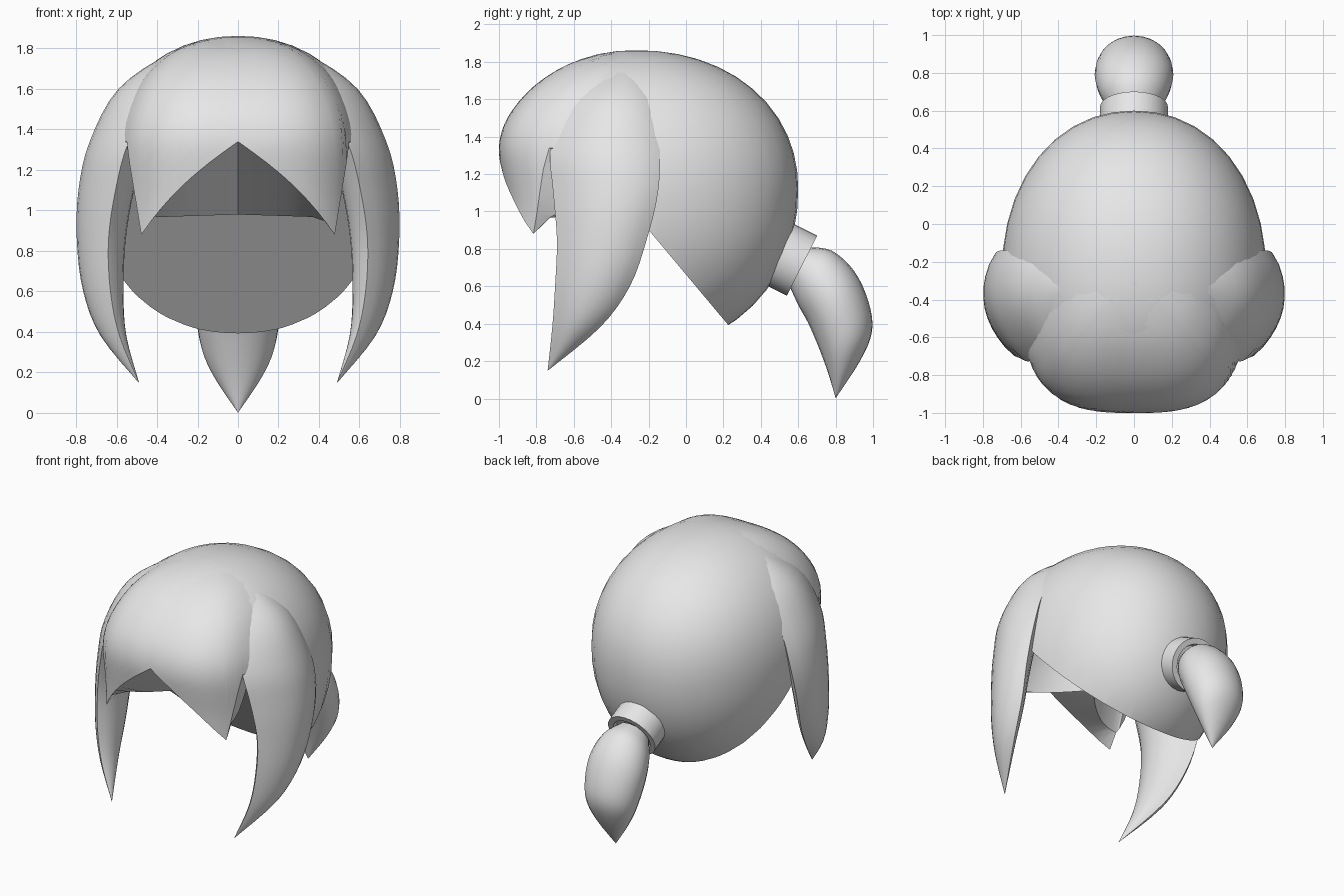
import bpy, bmesh, math
from mathutils import Vector

if "Cube" in bpy.data.objects:
    bpy.data.objects.remove(bpy.data.objects["Cube"])

grey = bpy.data.materials.new("hair_grey")
grey.diffuse_color = (0.8, 0.8, 0.8, 1)
grey.use_nodes = True
grey.node_tree.nodes["Principled BSDF"].inputs["Base Color"].default_value = grey.diffuse_color


def finish(name, bm, angle=35):
    """Turn a bmesh into a named, smoothed object."""
    bmesh.ops.remove_doubles(bm, verts=bm.verts, dist=0.0005)
    bmesh.ops.recalc_face_normals(bm, faces=bm.faces)
    me = bpy.data.meshes.new(name)
    bm.to_mesh(me)
    bm.free()
    me.materials.append(grey)
    ob = bpy.data.objects.new(name, me)
    bpy.context.collection.objects.link(ob)
    bpy.ops.object.select_all(action='DESELECT')
    ob.select_set(True)
    bpy.context.view_layer.objects.active = ob
    bpy.ops.object.shade_smooth_by_angle(angle=math.radians(angle))
    return ob


def refine(rows, n=3):
    """Catmull-Rom interpolation between rows of numbers."""
    out = []
    for i in range(len(rows) - 1):
        a, b, c, d = (rows[max(0, min(len(rows) - 1, i + k))] for k in (-1, 0, 1, 2))
        for j in range(n):
            t = j / n
            out.append([0.5 * (2 * q + (r - p) * t + (2 * p - 5 * q + 4 * r - s) * t * t
                               + (3 * q - p - 3 * r + s) * t ** 3)
                        for p, q, r, s in zip(a, b, c, d)])
    return out + [list(rows[-1])]


def loft(rings, closed=True):
    """Skin a list of equal-length point rings."""
    bm = bmesh.new()
    vs = [[bm.verts.new(p) for p in ring] for ring in rings]
    n = len(rings[0])
    for a, b in zip(vs, vs[1:]):
        for i in range(n if closed else n - 1):
            j = (i + 1) % n
            bm.faces.new((a[i], a[j], b[j], b[i]))
    if closed:
        bm.faces.new(vs[0])
        bm.faces.new(vs[-1])
    return bm


# Back cap: slightly boxy squashed sphere, sliced by a slanted plane underneath
bm = bmesh.new()
bmesh.ops.create_uvsphere(bm, u_segments=40, v_segments=24, radius=1)
for v in bm.verts:
    p = 2.12
    x, y, z = v.co / sum(abs(c) ** p for c in v.co) ** (1 / p)
    v.co = (0.70 * x, -0.27 + y * (0.87 if y > 0 else 0.76),
            1.12 + z * (0.742 if z > 0 else 0.865))
cut = bmesh.ops.bisect_plane(bm, geom=bm.verts[:] + bm.edges[:] + bm.faces[:],
                             plane_co=(0, 0.22, 0.40), plane_no=(0, -0.77, -0.645),
                             clear_outer=True)
bmesh.ops.edgeloop_fill(bm, edges=[e for e in cut["geom_cut"]
                                   if isinstance(e, bmesh.types.BMEdge)])
finish("back_cap", bm)

# Fringe: squarish dome front with two points and a notch between them
TIP, GAP = 0.80, 0.915
levels = refine([(0.86, -0.955, 0.597), (1.04, -0.96, 0.60), (1.20, -0.985, 0.603),
                 (1.35, -1.0, 0.60), (1.50, -0.955, 0.56), (1.66, -0.825, 0.47),
                 (1.78, -0.645, 0.33), (1.84, -0.46, 0.17), (1.862, -0.30, 0.0)], 4)


def outline(z):
    for a, b in zip(levels, levels[1:]):
        if z <= b[0]:
            t = (z - a[0]) / (b[0] - a[0])
            return a[1] + (b[1] - a[1]) * t, a[2] + (b[2] - a[2]) * t
    return levels[-1][1:]


def hem(u):
    if u <= TIP:
        t = u / TIP
        return 1.34 - 0.46 * (0.75 * t + 0.25 * t ** 3)
    if u <= GAP:
        return 0.88 + 0.46 * (u - TIP) / (GAP - TIP)
    return 1.34


half = ([TIP * i / 10 for i in range(11)]
        + [TIP + (GAP - TIP) * i / 4 for i in range(1, 5)] + [0.94, 0.97, 0.99, 1.0])
columns = []
for s in [-u for u in reversed(half[1:])] + half:
    u = abs(s)
    low, depth = hem(u), max(0, 1 - u ** 3) ** (1 / 3)

    def skin(z):
        front, w = outline(z)
        return Vector((s * w, -0.3 + (front + 0.3) * depth, z))
    edge = skin(low)
    k = min(u / TIP, 1)
    if u <= TIP:
        inner = Vector((edge.x * 0.96, -0.42 - 0.31 * math.sin(k * math.pi / 2),
                        0.98 - 0.015 * k))
    else:
        f = min(1, (u - TIP) / (GAP - TIP))
        inner = Vector((edge.x * 0.93, edge.y + 0.085 + 0.05 * f, 0.965 + 0.3 * f * f))
    col = [Vector((edge.x * 0.75, -0.42, 1.40)), inner, edge]
    for i in range(1, 19):
        col.append(skin(low + (1.862 - low) * math.sin(i / 18 * math.pi / 2)))
    columns.append(col)
finish("fringe", loft(columns, closed=False))

# Side locks: z, front y, back y, then x at front, outside, back and inside
lock = refine([(1.835, -0.40, -0.26, 0.04, 0.11, 0.08, 0.0),
               (1.775, -0.50, -0.21, 0.14, 0.33, 0.25, 0.03),
               (1.60, -0.65, -0.16, 0.40, 0.585, 0.51, 0.28),
               (1.34, -0.725, -0.14, 0.54, 0.725, 0.665, 0.45),
               (1.10, -0.71, -0.15, 0.605, 0.78, 0.73, 0.52),
               (0.85, -0.69, -0.21, 0.64, 0.79, 0.74, 0.56),
               (0.60, -0.70, -0.30, 0.63, 0.76, 0.71, 0.57),
               (0.38, -0.715, -0.46, 0.585, 0.675, 0.645, 0.555),
               (0.15, -0.74, -0.738, 0.489, 0.491, 0.491, 0.489)], 4)
for side, name in ((1, "right_lock"), (-1, "left_lock")):
    rings = []
    for z, yf, yb, xf, xo, xb, xi in lock:
        ring = []
        for i in range(20):
            t = i / 10 if i <= 10 else 2 - i / 10
            mid = (xo if i <= 10 else xi) - (xf + xb) / 2
            bulge = max(0, math.sin(math.pi * t)) ** 0.8
            ring.append((side * (xf + (xb - xf) * t + mid * bulge), yf + (yb - yf) * t, z))
        rings.append(ring)
    finish(name, loft(rings), 40)

# Hair tie: short tilted cylinder
axis = Vector((0, 0.89, -0.45)).normalized()
across = Vector((1, 0, 0))
up = axis.cross(across)
mid = Vector((0, 0.62, 0.71))
rings = []
for dist, r in ((-0.22, 0.18), (0, 0.18), (0, 0.14), (-0.03, 0.13)):
    rings.append([mid + axis * dist + r * (across * math.cos(a) + up * math.sin(a))
                  for a in (i * math.tau / 28 for i in range(28))])
finish("hair_tie", loft(rings))

# Ponytail: inner y z, outer y z and half width of each section
tail = refine([(0.55, 0.61, 0.65, 0.81, 0.12), (0.60, 0.50, 0.78, 0.79, 0.18),
               (0.65, 0.41, 0.90, 0.68, 0.207), (0.69, 0.32, 0.975, 0.52, 0.20),
               (0.73, 0.22, 0.995, 0.36, 0.17), (0.765, 0.12, 0.93, 0.20, 0.105),
               (0.80, 0.002, 0.802, 0.004, 0.001)], 4)
rings = []
for ya, za, yb, zb, w in tail:
    ring = []
    for i in range(24):
        c, s = math.cos(i * math.tau / 24), math.sin(i * math.tau / 24)
        ring.append((w * s, (ya + yb) / 2 + (yb - ya) / 2 * c, (za + zb) / 2 + (zb - za) / 2 * c))
    rings.append(ring)
finish("ponytail", loft(rings), 50)
